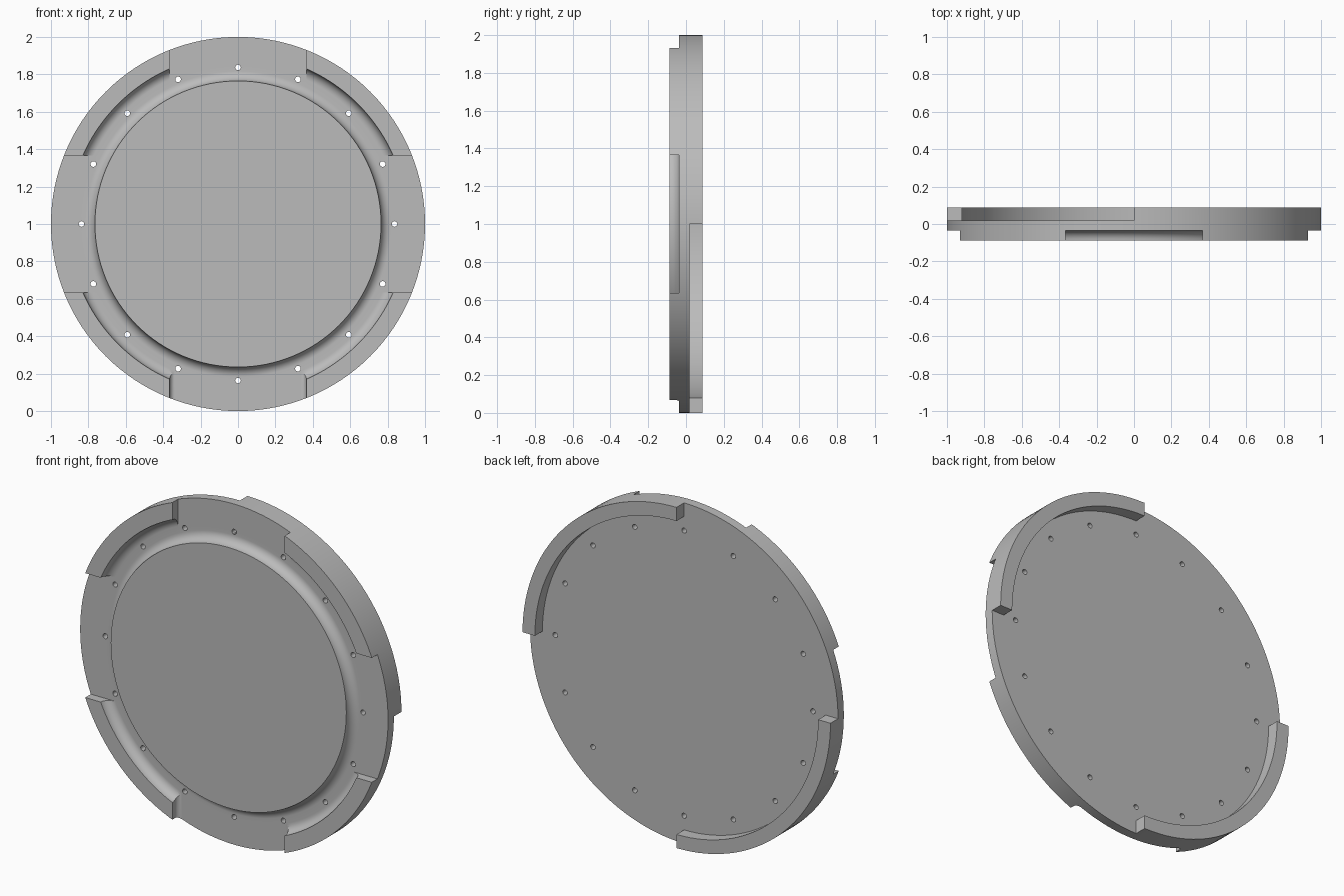
import bpy, bmesh, math
from mathutils import Matrix, Vector

if "Cube" in bpy.data.objects:
    bpy.data.objects.remove(bpy.data.objects["Cube"], do_unlink=True)

SEG = 128
FRONT, FLOOR, BACK_FACE, BACK = -0.088, -0.036, 0.018, 0.088
CENTRE = Vector((0, 0, 1))
SLOT = 0.365          # half width of the rim slots
FILLET = FLOOR - FRONT

grey = bpy.data.materials.new("neutral grey")
grey.use_nodes = True
colour = (0.5, 0.5, 0.5, 1)
grey.diffuse_color = colour
grey.node_tree.nodes["Principled BSDF"].inputs["Base Color"].default_value = colour


def make_object(name, bm):
    bmesh.ops.recalc_face_normals(bm, faces=bm.faces)
    mesh = bpy.data.meshes.new(name)
    bm.to_mesh(mesh)
    bm.free()
    mesh.materials.append(grey)
    obj = bpy.data.objects.new(name, mesh)
    bpy.context.collection.objects.link(obj)
    return obj


def loft(bm, rings):
    """Skin a stack of equal point rings and cap both ends."""
    loops = [[bm.verts.new(p) for p in ring] for ring in rings]
    for low, high in zip(loops, loops[1:]):
        for i in range(len(low)):
            j = (i + 1) % len(low)
            bm.faces.new((low[i], low[j], high[j], high[i]))
    bm.faces.new(loops[0])
    bm.faces.new(loops[-1])


def circle(r, y):
    return [CENTRE + Vector((r * math.cos(a), y, r * math.sin(a)))
            for a in (2 * math.pi * i / SEG for i in range(SEG))]


def arc(steps=8):
    """Quarter turn, as (across, along) fractions of a concave fillet."""
    return [(1 - math.cos(t), math.sin(t))
            for t in (math.pi / 2 * i / steps for i in range(steps + 1))]


# Body profile: raised centre, filleted groove, rim, recessed back
profile = [(0.765 + FILLET * u, FRONT + FILLET * v) for u, v in arc()]
profile += [(0.907 - FILLET * u, FRONT + FILLET * v) for u, v in reversed(arc())]
profile += [(1, FRONT), (1, BACK), (0.92, BACK), (0.92, BACK_FACE)]
bm = bmesh.new()
loft(bm, [circle(r, y) for r, y in profile])
body = make_object("flange_plate", bm)


# Slot cutter: curved inner side clears the raised centre
def slot_cutter(turn, layers):
    bm = bmesh.new()
    rings = []
    for y, w in layers:
        reach = math.asin(w / 0.84)
        ring = [(0.84 * math.sin(a), y, 0.84 * math.cos(a))
                for a in (reach * (i / 8 - 1) for i in range(17))]
        rings.append(ring + [(w, y, 1.1), (-w, y, 1.1)])
    loft(bm, rings)
    bmesh.ops.transform(bm, verts=bm.verts,
                        matrix=Matrix.Translation(CENTRE) @ Matrix.Rotation(turn, 4, 'Y'))
    return make_object("slot_cutter", bm)


straight = [(FRONT - 0.05, SLOT), (FLOOR, SLOT)]
root = 0.028
filleted = [(FRONT - 0.05, SLOT)]
filleted += [(FLOOR - root + root * v, SLOT - root * u) for u, v in arc(6)]
cutters = [slot_cutter(k * math.pi / 2, filleted if k == 2 else straight)
           for k in range(4)]

# Back rim is removed over two opposite quadrants
for side in (-1, 1):
    bm = bmesh.new()
    bmesh.ops.create_cube(bm, size=1)
    bmesh.ops.scale(bm, verts=bm.verts, vec=(1.2, 0.2, 1.2))
    bmesh.ops.translate(bm, verts=bm.verts,
                        vec=CENTRE + Vector((0.6 * side, BACK_FACE + 0.1, -0.6 * side)))
    cutters.append(make_object("back_rim_cutter", bm))

# Ring of bolt holes
for k in range(16):
    a = math.tau * k / 16
    bm = bmesh.new()
    bmesh.ops.create_cone(bm, cap_ends=True, segments=16, radius1=0.015,
                          radius2=0.015, depth=0.5,
                          matrix=Matrix.Rotation(math.pi / 2, 4, 'X'))
    bmesh.ops.translate(bm, verts=bm.verts,
                        vec=CENTRE + Vector((math.cos(a), 0, math.sin(a))) * 0.837)
    cutters.append(make_object("bolt_hole_cutter", bm))

# Cut the body, then discard the cutters
for cutter in cutters:
    mod = body.modifiers.new("cut", 'BOOLEAN')
    mod.operation = 'DIFFERENCE'
    mod.solver = 'EXACT'
    mod.object = cutter
depsgraph = bpy.context.evaluated_depsgraph_get()
cut_mesh = bpy.data.meshes.new_from_object(body.evaluated_get(depsgraph))
body.modifiers.clear()
body.data = cut_mesh
cut_mesh.name = "flange_plate"
for cutter in cutters:
    bpy.data.objects.remove(cutter, do_unlink=True)

# Smooth curved walls, crisp edges
bpy.ops.object.select_all(action='DESELECT')
body.select_set(True)
bpy.context.view_layer.objects.active = body
bpy.ops.object.shade_smooth_by_angle(angle=math.radians(30))
weighted = body.modifiers.new("weighted_normals", 'WEIGHTED_NORMAL')
weighted.keep_sharp = True
